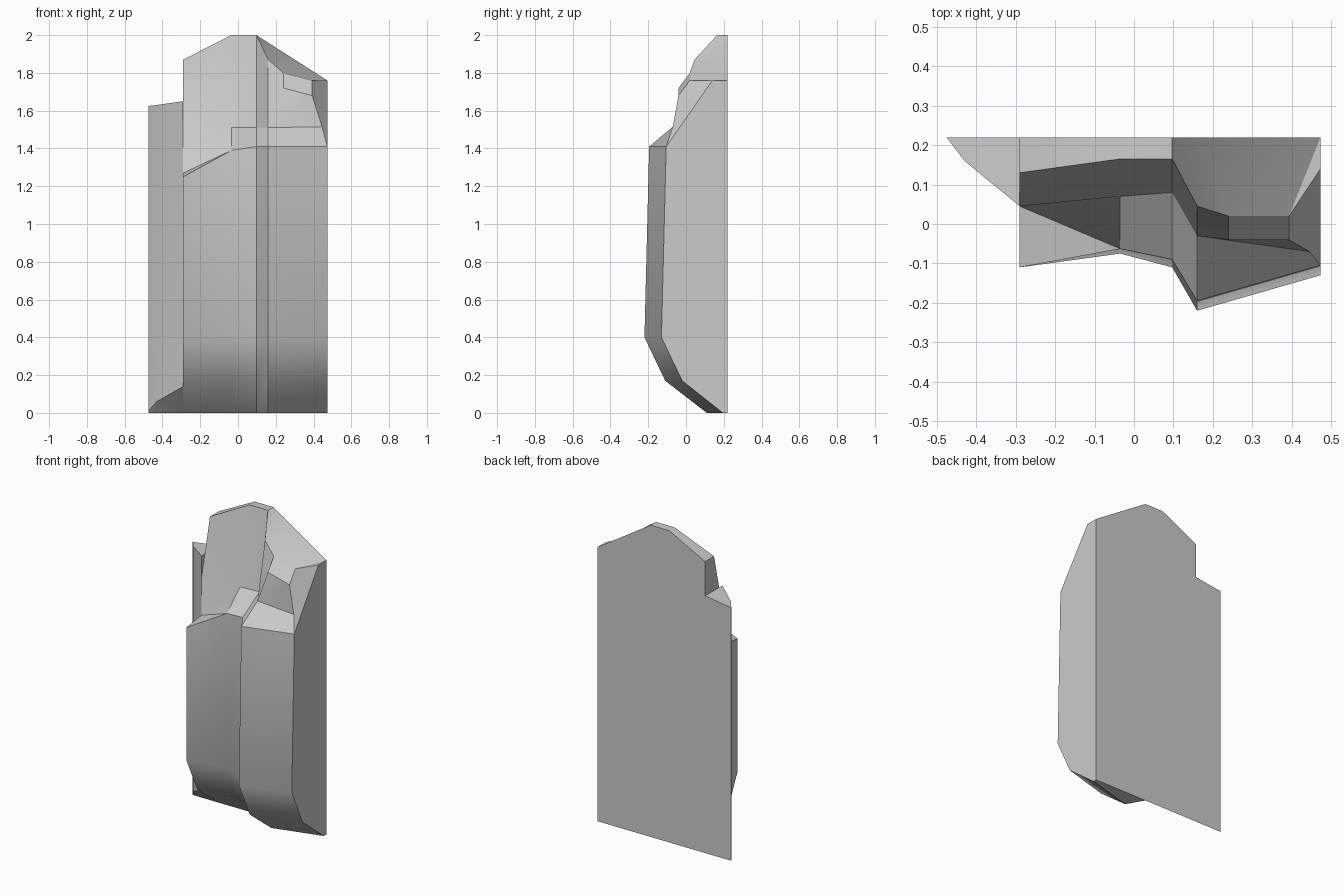
import bpy, bmesh, math

if "Cube" in bpy.data.objects:
    bpy.data.objects.remove(bpy.data.objects["Cube"])

BACK = 0.22


def quad(bm, *pts):
    clean = []
    for p in pts:
        if p not in clean:
            clean.append(p)
    if len(clean) > 2:
        bm.faces.new([bm.verts.new(p) for p in clean])


def column(x, top, *profile):
    """Closed slice: bottom back, front profile upward, top back."""
    return [(x, BACK, 0.0)] + [(x, y, z) for y, z in profile] + [(x, BACK, top)]


def loft(bm, a, b, close=True):
    n = len(a)
    for i in range(n if close else n - 1):
        j = (i + 1) % n
        quad(bm, a[i], b[i], b[j], a[j])


def finish(bm, name):
    bmesh.ops.remove_doubles(bm, verts=bm.verts[:], dist=0.0005)
    bmesh.ops.recalc_face_normals(bm, faces=bm.faces[:])
    me = bpy.data.meshes.new(name)
    bm.to_mesh(me)
    bm.free()
    ob = bpy.data.objects.new(name, me)
    bpy.context.collection.objects.link(ob)
    bpy.ops.object.select_all(action='DESELECT')
    ob.select_set(True)
    bpy.context.view_layer.objects.active = ob
    bpy.ops.object.shade_smooth_by_angle(angle=math.radians(32))


# Main rock face: lofted vertical slices from left to right
bm = bmesh.new()
A = column(-0.29, 1.87, (0.22, 0), (0.0, 0.17), (-0.11, 0.4), (-0.11, 1.25),
           (0.045, 1.27), (0.045, 1.51), (0.13, 1.87))
B = column(-0.035, 2.0, (0.22, 0), (0.035, 0.17), (-0.075, 0.4), (-0.063, 1.39),
           (-0.063, 1.39), (0.07, 1.51), (0.165, 2.0))
C = column(0.097, 2.0, (0.22, 0), (0.0, 0.17), (-0.11, 0.4), (-0.09, 1.41),
           (-0.09, 1.41), (0.08, 1.51), (0.165, 2.0))
D = column(0.16, 1.96, (0.11, 0), (-0.11, 0.17), (-0.22, 0.4), (-0.195, 1.41),
           (-0.195, 1.41), (-0.03, 1.51), (0.045, 1.87))
for left, right in ((A, B), (B, C), (C, D)):
    loft(bm, left, right)
quad(bm, *A)

# Right buttress: lower slices, then the chipped shoulder above
E = column(0.473, 1.76, (0.195, 0), (-0.02, 0.17), (-0.13, 0.4), (-0.105, 1.41),
           (0.14, 1.76))
loft(bm, D[:5], E[:5], close=False)
quad(bm, *E)
quad(bm, D[0], D[-1], E[-1], E[0])

ledge = (0.445, -0.07, 1.515)
up_l, up_r = (0.24, 0.02, 1.80), (0.393, 0.02, 1.76)
low_l, low_r = (0.24, -0.04, 1.72), (0.393, -0.04, 1.68)
d_low, d_ledge, d_top = D[4], D[6], D[7]
e_low, e_top = E[4], E[5]
quad(bm, d_low, e_low, ledge, d_ledge)
quad(bm, d_ledge, ledge, low_r, low_l)
quad(bm, d_ledge, low_l, up_l, d_top)
quad(bm, low_l, low_r, up_r, up_l)
quad(bm, low_r, ledge, e_top, up_r)
quad(bm, ledge, e_low, e_top)
quad(bm, d_top, up_l, D[-1])
quad(bm, up_l, up_r, E[-1], D[-1])
quad(bm, up_r, e_top, E[-1])
finish(bm, "rock_face")

# Left side slab, tapering to the back plane at the foot
bm = bmesh.new()
slab = [column(x, top, (y, foot), (y, top))
        for x, y, foot, top in ((-0.475, 0.219, 0.01, 1.625),
                                (-0.43, 0.16, 0.06, 1.63),
                                (-0.29, 0.045, 0.14, 1.65))]
for left, right in zip(slab, slab[1:]):
    loft(bm, left, right)
quad(bm, *slab[0])
quad(bm, *slab[-1])
finish(bm, "side_slab")
